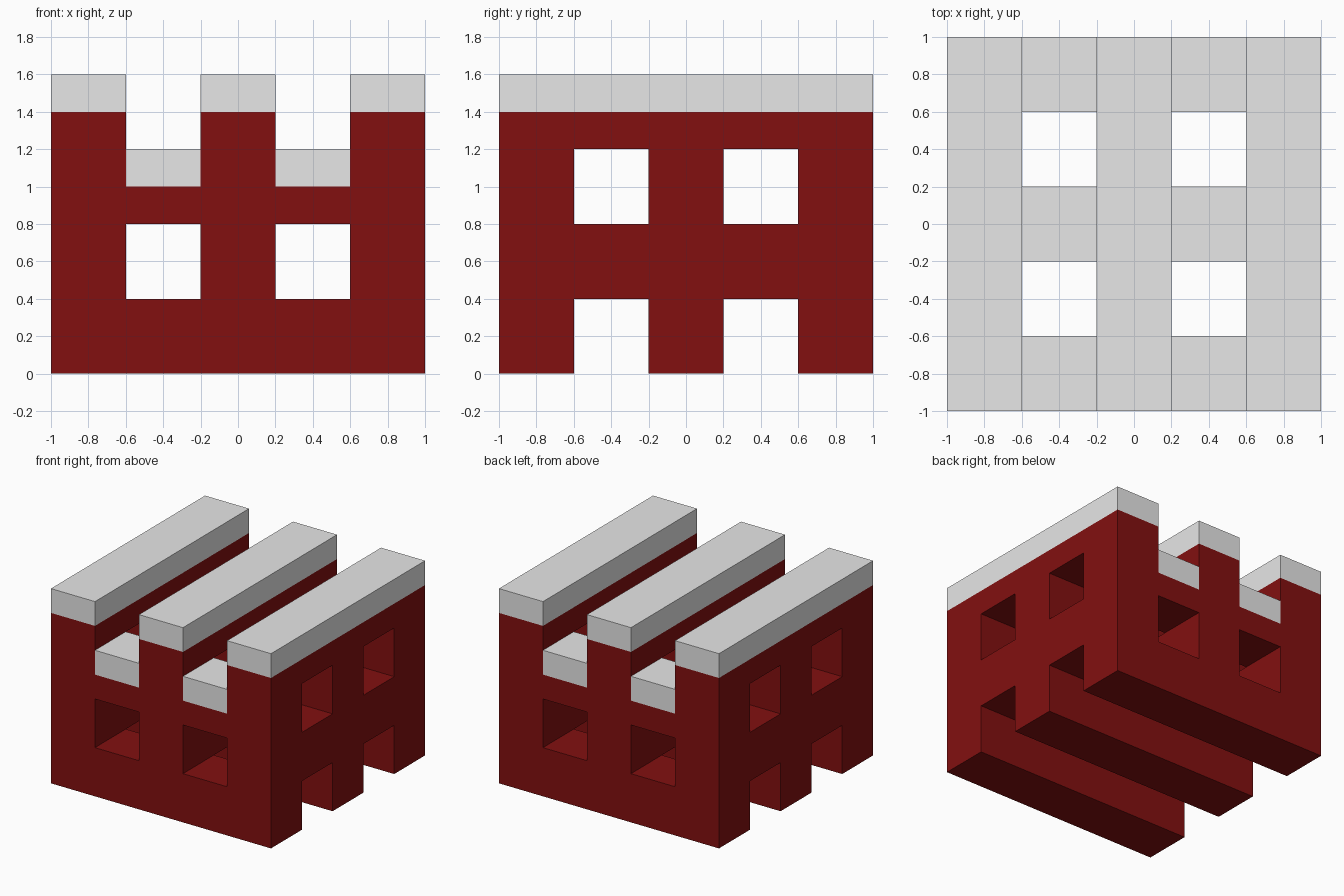
import bpy
import bmesh
from mathutils import Vector

if "Cube" in bpy.data.objects:
    bpy.data.objects.remove(bpy.data.objects["Cube"])

# Log-pile lattice: 4 crossed layers of 3 bars, 0.4 square, on a 5 x 5 grid.
# Height is split into 0.2 slices so the grey caps are one slice thick.
NX, NY, NZ = 5, 5, 8
CELL = Vector((0.4, 0.4, 0.2))
ORIGIN = Vector((-1.0, -1.0, 0.0))


def filled(i, j, k):
    if not (0 <= i < NX and 0 <= j < NY and 0 <= k < NZ):
        return False
    along_x = (k // 2) % 2 == 0          # even layers run along x, odd along y
    return (j if along_x else i) % 2 == 0


def is_cap(i, j, k):
    # top half of whatever is open to the sky
    return k % 2 == 1 and not any(filled(i, j, n) for n in range(k + 1, NZ))


def make_material(name, color):
    mat = bpy.data.materials.new(name)
    mat.diffuse_color = (*color, 1.0)
    mat.use_nodes = True
    mat.node_tree.nodes["Principled BSDF"].inputs["Base Color"].default_value = mat.diffuse_color
    return mat


def build(name, material, wanted):
    """Outer skin of all filled cells that belong to this part."""
    bm = bmesh.new()
    for i in range(NX):
        for j in range(NY):
            for k in range(NZ):
                if not filled(i, j, k) or not wanted(i, j, k):
                    continue
                c = Vector((i, j, k))
                for axis in range(3):
                    for side in (0, 1):
                        step = [0, 0, 0]
                        step[axis] = 1 if side else -1
                        if filled(i + step[0], j + step[1], k + step[2]):
                            continue
                        u, v = (axis + 1) % 3, (axis + 2) % 3
                        corners = []
                        for a, b in ((0, 0), (1, 0), (1, 1), (0, 1)):
                            p = c.copy()
                            p[axis] += side
                            p[u] += a
                            p[v] += b
                            corners.append(bm.verts.new(ORIGIN + p * CELL))
                        bm.faces.new(corners if side else corners[::-1])
    bmesh.ops.remove_doubles(bm, verts=bm.verts[:], dist=0.001)
    mesh = bpy.data.meshes.new(name)
    bm.to_mesh(mesh)
    bm.free()
    mesh.materials.append(material)
    obj = bpy.data.objects.new(name, mesh)
    bpy.context.collection.objects.link(obj)
    return obj


red = make_material("dark red", (0.225, 0.005, 0.005))
grey = make_material("light grey", (0.8, 0.8, 0.8))

# Red crossed bars
build("lattice_bars", red, lambda i, j, k: not is_cap(i, j, k))
# Grey caps on every upward-exposed bar
build("top_caps", grey, is_cap)
